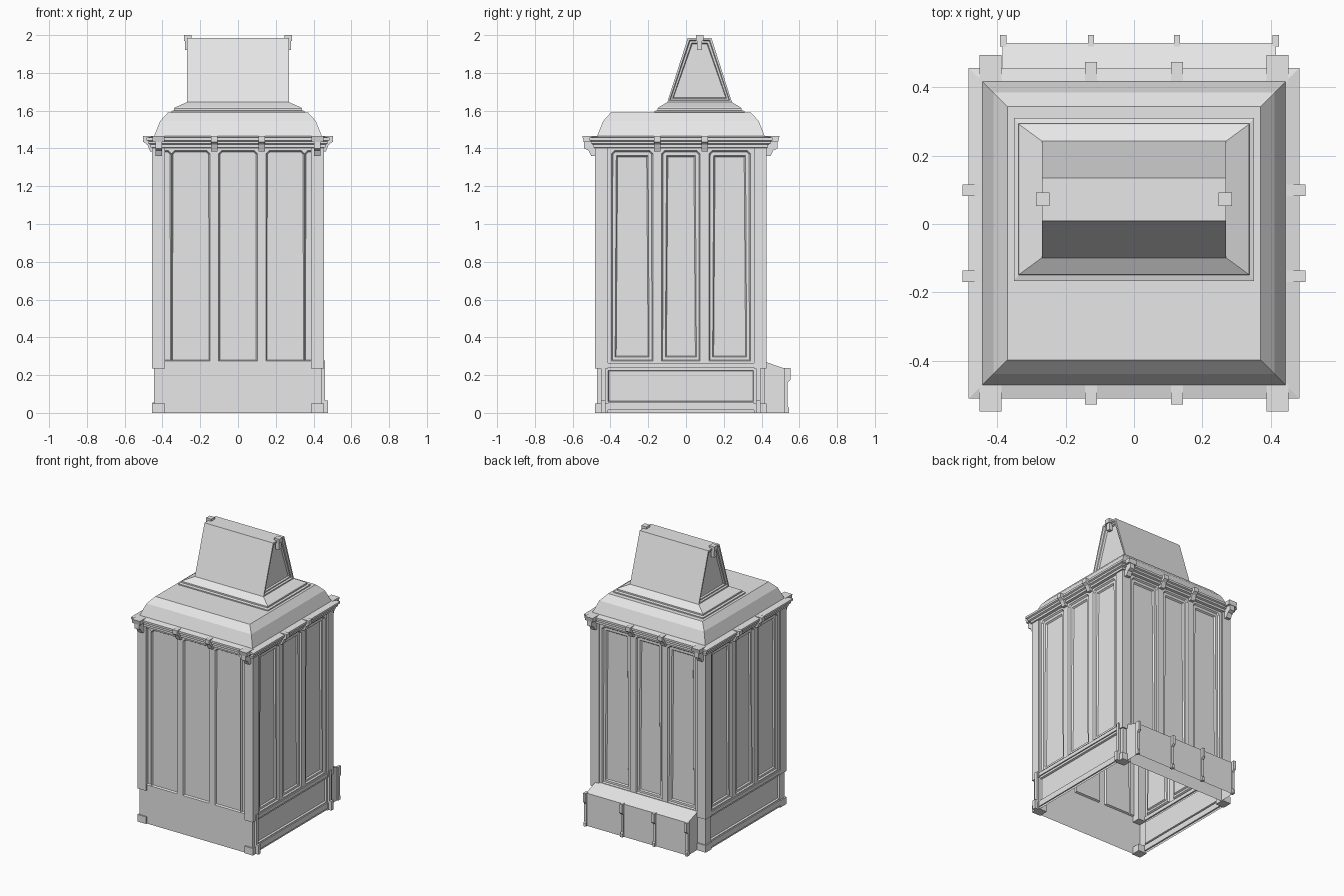
import bpy, bmesh
from math import pi
from mathutils import Matrix, Vector

cube = bpy.data.objects.get("Cube")
if cube:
    bpy.data.objects.remove(cube, do_unlink=True)

CY = -0.027          # depth centre of the cabin
WALL = 0.445         # wall distance from the centre
SIDES = {"front": 0, "right": pi / 2, "back": pi, "left": -pi / 2}

grey = bpy.data.materials.new("plain_grey")
grey.use_nodes = True
grey.diffuse_color = (0.8, 0.8, 0.8, 1)
grey.node_tree.nodes["Principled BSDF"].inputs["Base Color"].default_value = (0.8, 0.8, 0.8, 1)


def finish(name, bm):
    mesh = bpy.data.meshes.new(name)
    bm.to_mesh(mesh)
    bm.free()
    mesh.materials.append(grey)
    obj = bpy.data.objects.new(name, mesh)
    bpy.context.collection.objects.link(obj)
    return obj


def facing(side):
    """Turn a part made for the front (outwards = -y) to another side."""
    return Matrix.Translation((0, CY, 0)) @ Matrix.Rotation(SIDES[side], 4, "Z")


def box(name, x, y, z):
    bm = bmesh.new()
    bmesh.ops.create_cube(bm, size=1)
    for v in bm.verts:
        v.co = Vector([a + (b - a) * (c + 0.5) for (a, b), c in zip((x, y, z), v.co)])
    return finish(name, bm)


def loft(name, rings, cy=CY):
    """Stacked rectangles (half x, half y, z), closed on top."""
    bm = bmesh.new()
    loops = [[bm.verts.new((sx * hx, cy + sy * hy, z))
              for sx, sy in ((-1, -1), (1, -1), (1, 1), (-1, 1))] for hx, hy, z in rings]
    for low, high in zip(loops, loops[1:]):
        for i in range(4):
            j = (i + 1) % 4
            bm.faces.new((low[i], low[j], high[j], high[i]))
    bm.faces.new(loops[-1])
    return finish(name, bm)


def prism(name, profile, x0, x1, matrix=None, insets=(), open_bottom=False):
    """Profile in (y, z) extruded along x, with optional inset ends."""
    bm = bmesh.new()
    a, b = [[bm.verts.new((x, y, z)) for y, z in profile] for x in (x0, x1)]
    n = len(profile)
    ends = [bm.faces.new(a), bm.faces.new(b)]
    for i in range(n):
        j = (i + 1) % n
        bm.faces.new((a[i], a[j], b[j], b[i]))
    bmesh.ops.recalc_face_normals(bm, faces=bm.faces)
    for thick, depth in insets:
        bmesh.ops.inset_individual(bm, faces=ends, thickness=thick, depth=depth)
    if open_bottom:
        bmesh.ops.delete(bm, geom=[f for f in bm.faces if f.normal.z < -0.9], context="FACES")
    if matrix:
        bm.transform(matrix)
    return finish(name, bm)


def wall(name, side, cols, rows, insets, clip=0):
    """Wall grid whose large cells become sunken panels."""
    bm = bmesh.new()
    grid = [[bm.verts.new((u, -WALL, z)) for u in cols] for z in rows]
    for r in range(len(rows) - 1):
        for c in range(len(cols) - 1):
            bm.faces.new((grid[r][c], grid[r][c + 1], grid[r + 1][c + 1], grid[r + 1][c]))
    if clip:  # clipped upper panel corners
        bmesh.ops.bevel(bm, geom=grid[-2][1:-1], offset=clip, segments=1, affect="VERTICES")
    bm.normal_update()
    panels = [f for f in bm.faces if f.calc_area() > 0.1]
    for thick, depth in insets:
        bmesh.ops.inset_individual(bm, faces=panels, thickness=thick, depth=depth)
    bm.transform(facing(side))
    return finish(name, bm)


# Upper walls: three tall panels each, nested mouldings except on the front
plain = [(0.008, -0.012)]
nested = [(0.008, -0.01), (0.02, 0), (0.008, -0.01)]
for side in SIDES:
    e = 0.352 if side == "front" else 0.368
    cols = [-WALL, -e, -0.148, -0.102, 0.102, 0.148, e, WALL]
    wall(side + "_panel_wall", side, cols, [0.235, 0.275, 1.388, 1.41],
         plain if side == "front" else nested, 0.016)

# Base walls: a sunken panel on both flanks
for side in SIDES:
    flank = side in ("left", "right")
    wall(side + "_base_wall", side, [-WALL, -0.385, 0.385, WALL], [0, 0.06, 0.225, 0.235],
         [(0.006, -0.012)] if flank else [])

# Corner posts and feet
for sx in (-1, 1):
    for sy in (-1, 1):
        x = sorted((sx * 0.387, sx * 0.454))
        y = sorted((CY + sy * 0.387, CY + sy * 0.454))
        box("corner_post", x, y, (0.235, 1.41))
        box("corner_foot", x, y, (0, 0.05))

# Flank sills and lower rails
for sx in (-1, 1):
    x = sorted((sx * 0.435, sx * 0.453))
    box("flank_sill", x, (CY - 0.387, CY + 0.387), (0.24, 0.265))
    box("flank_rail", x, (CY - 0.387, CY + 0.387), (0.015, 0.055))

# Slim uprights with blocks on the left flank
for y in (-0.437, 0.383):
    box("flank_upright", (0.435, 0.46), (y - 0.012, y + 0.012), (0, 0.278))
    box("flank_block", (0.435, 0.476), (y - 0.012, y + 0.012), (0, 0.065))

# Cornice and hipped roof
loft("cornice", [(h, h, z) for h, z in (
    (0.44, 1.40), (0.462, 1.405), (0.462, 1.42), (0.474, 1.425), (0.474, 1.438),
    (0.484, 1.443), (0.484, 1.457), (0.446, 1.465))])
loft("roof", [(h, h, z) for h, z in ((0.446, 1.46), (0.412, 1.545), (0.371, 1.59))])

# Cornice brackets
for side in SIDES:
    m = facing(side)
    for u in (-0.126, 0.126):
        prism("middle_bracket", [(-0.44, 1.385), (-0.465, 1.385), (-0.48, 1.42), (-0.502, 1.435),
                                 (-0.502, 1.465), (-0.44, 1.465)], u - 0.017, u + 0.017, m)
    if side in ("front", "back"):
        for u in (-0.42, 0.42):
            prism("corner_bracket", [(-0.44, 1.36), (-0.475, 1.36), (-0.49, 1.39), (-0.512, 1.4),
                                     (-0.512, 1.45), (-0.44, 1.45)], u - 0.018, u + 0.018, m)
            prism("corner_bracket_cap", [(-0.44, 1.435), (-0.515, 1.435), (-0.522, 1.465),
                                         (-0.44, 1.465)], u - 0.032, u + 0.032, m)

# Roof turret: stepped plinth and wedge with framed ends
TY = 0.072
loft("turret_plinth", [(0.352, 0.239, 1.588), (0.352, 0.239, 1.598), (0.338, 0.222, 1.602),
                       (0.338, 0.222, 1.612), (0.334, 0.218, 1.617), (0.27, 0.171, 1.645)], TY)
prism("turret", [(TY - 0.171, 1.645), (TY + 0.171, 1.645), (TY + 0.0625, 1.985), (TY - 0.0625, 1.985)],
      -0.27, 0.27, None, [(0.014, 0), (0.006, -0.012), (0.014, 0), (0.006, -0.012)])
for sx in (-1, 1):
    box("finial_cap", sorted((sx * 0.247, sx * 0.287)), (TY - 0.02, TY + 0.02), (1.97, 2.0))
    box("finial_drop", sorted((sx * 0.255, sx * 0.28)), (TY - 0.014, TY + 0.014), (1.92, 1.97))

# Rear bin with sloping lid and ribs
prism("rear_bin", [(0.415, 0), (0.53, 0), (0.53, 0.232), (0.415, 0.272)], -0.385, 0.415,
      open_bottom=True)
for x in (-0.383, -0.126, 0.126, 0.415):
    prism("bin_rib", [(0.52, 0), (0.546, 0), (0.546, 0.025), (0.538, 0.035), (0.538, 0.16),
                      (0.553, 0.175), (0.553, 0.237), (0.52, 0.237)], x - 0.009, x + 0.009)
